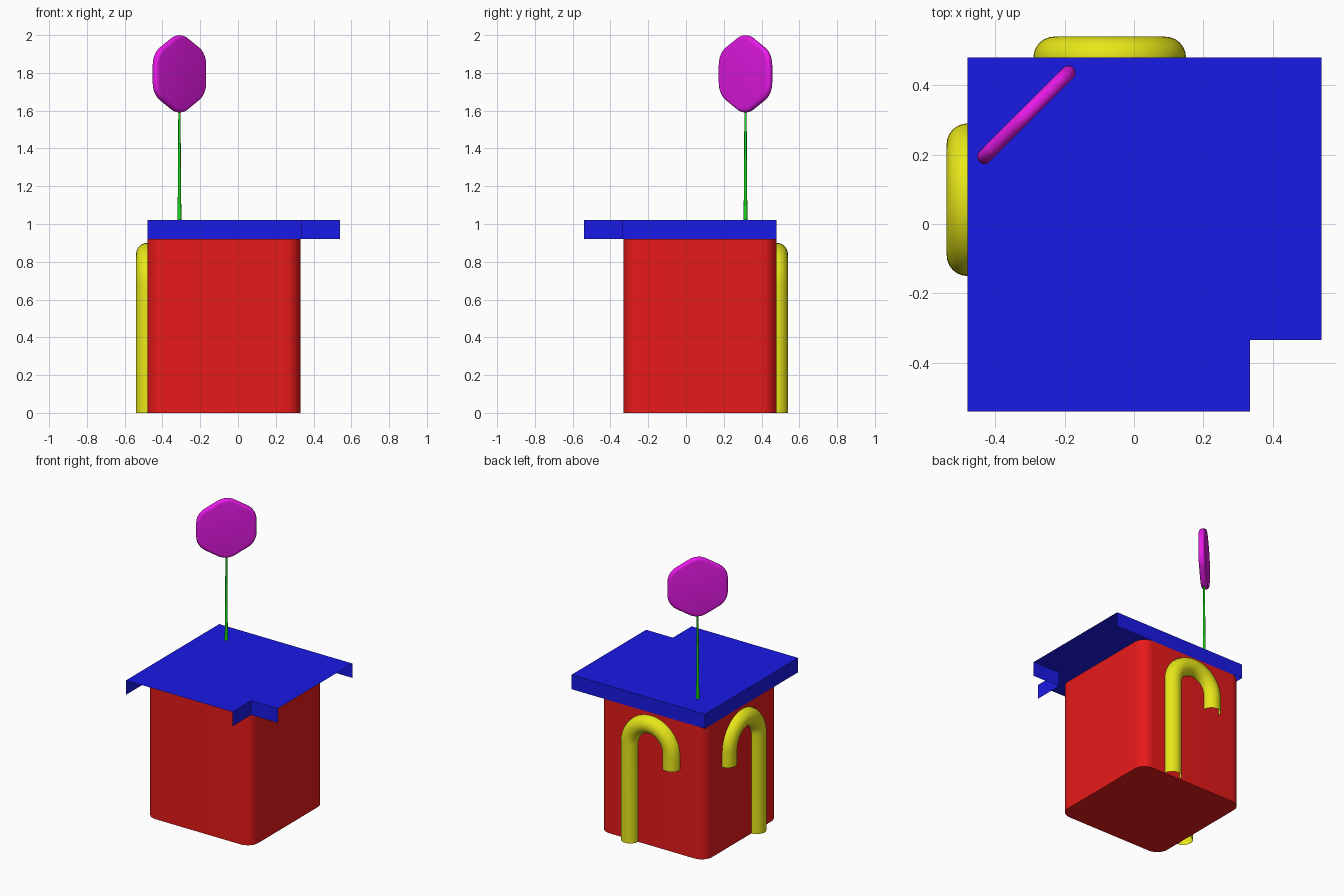
import bpy, bmesh
from math import pi, sin, cos, tan, sqrt
from mathutils import Vector

if "Cube" in bpy.data.objects:
    bpy.data.objects.remove(bpy.data.objects["Cube"])


def finish(name, bm, color, smooth=True, recalc=True):
    if recalc:
        bmesh.ops.recalc_face_normals(bm, faces=bm.faces)
    me = bpy.data.meshes.new(name)
    bm.to_mesh(me)
    bm.free()
    ob = bpy.data.objects.new(name, me)
    bpy.context.collection.objects.link(ob)
    mat = bpy.data.materials.new(name + "_colour")
    mat.diffuse_color = (*color, 1)
    mat.use_nodes = True
    mat.node_tree.nodes["Principled BSDF"].inputs["Base Color"].default_value = mat.diffuse_color
    me.materials.append(mat)
    if smooth:
        bpy.ops.object.select_all(action='DESELECT')
        ob.select_set(True)
        bpy.context.view_layer.objects.active = ob
        bpy.ops.object.shade_smooth_by_angle(angle=pi / 5)
    return ob


def loft(name, rings, color, caps):
    """Skin a list of equal-length closed rings."""
    bm = bmesh.new()
    rows = [[bm.verts.new(p) for p in ring] for ring in rings]
    n = len(rows[0])
    for a, b in zip(rows, rows[1:]):
        for i in range(n):
            j = (i + 1) % n
            bm.faces.new((a[i], a[j], b[j], b[i]))
    if caps:
        bm.faces.new(rows[0][::-1])
        bm.faces.new(rows[-1])
    return finish(name, bm, color)


def rounded_polygon(sides, apothem, fillet, start, seg=6):
    """2D regular polygon with rounded corners."""
    pts = []
    d = (apothem - fillet) / cos(pi / sides)
    for k in range(sides):
        a = start + 2 * pi * k / sides
        for s in range(seg + 1):
            b = a + (s / seg - 0.5) * 2 * pi / sides
            pts.append((d * cos(a) + fillet * cos(b), d * sin(a) + fillet * sin(b)))
    return pts


RED, BLUE, YELLOW = (0.8, 0.01, 0.01), (0.01, 0.01, 0.8), (0.8, 0.8, 0.01)
GREEN, MAGENTA = (0.01, 0.7, 0.01), (0.8, 0.01, 0.8)

# Box body with rounded upright corners
square = rounded_polygon(4, 0.405, 0.08, pi / 4, 8)
loft("box_body", [[(x - 0.075, y + 0.075, z) for x, y in square] for z in (0, 0.92)], RED, True)

# Thin sheet lid, notched at one corner, walls missing on the front and right edges
outline = [(-0.48, -0.54), (0.335, -0.54), (0.335, -0.335), (0.54, -0.335), (0.54, 0.48), (-0.48, 0.48)]
bm = bmesh.new()
top = [bm.verts.new((x, y, 1.02)) for x, y in outline]
low = [bm.verts.new((x, y, 0.92)) if i != 99 else None for i, (x, y) in enumerate(outline)]
bm.faces.new(top)
for i in (1, 2, 4, 5):
    j = (i + 1) % 6
    bm.faces.new((top[j], top[i], low[i], low[j]))
finish("lid", bm, BLUE, smooth=False, recalc=False)


# Hooked open tubes half sunk into the back and left walls
def hook(name, place):
    r, bend, zc, stem, seg = 0.06, 0.16, 0.68, 0.09, 20
    path = [(stem, 0, 0.0)]
    path += [(stem - bend + bend * cos(pi * i / seg), zc + bend * sin(pi * i / seg), pi * i / seg)
             for i in range(seg + 1)]
    path.append((stem - 2 * bend, 0.58, pi))
    rings = []
    for u, z, a in path:
        ring = []
        for k in range(24):
            t = 2 * pi * k / 24
            ring.append(place(u + r * cos(t) * cos(a), 0.48 + r * sin(t), z + r * cos(t) * sin(a)))
        rings.append(ring)
    loft(name, rings, YELLOW, False)


hook("back_hook", lambda u, v, z: (u, v, z))
hook("left_hook", lambda u, v, z: (-v, -u, z))

# Slim tapered stem on the lid
CX, CY = -0.31, 0.315
loft("flower_stem", [[(CX + r * cos(k * pi / 6), CY + r * sin(k * pi / 6), z) for k in range(12)]
                     for r, z in ((0.011, 1.02), (0.008, 1.2), (0.006, 1.62))], GREEN, True)

# Rounded hexagon flower head standing on the diagonal
along, across, t = Vector((1, 1, 0)) / sqrt(2), Vector((-1, 1, 0)) / sqrt(2), 0.021
rings = []
for i in range(11):
    a = -pi / 2 + pi * i / 10
    hexagon = rounded_polygon(6, 0.192 - t * (1 - cos(a)), 0.11 - t * (1 - cos(a)), pi / 2)
    rings.append([Vector((CX, CY, 1.795)) + along * u + Vector((0, 0, w)) + across * (t * sin(a))
                  for u, w in hexagon])
loft("flower_head", rings, MAGENTA, True)
